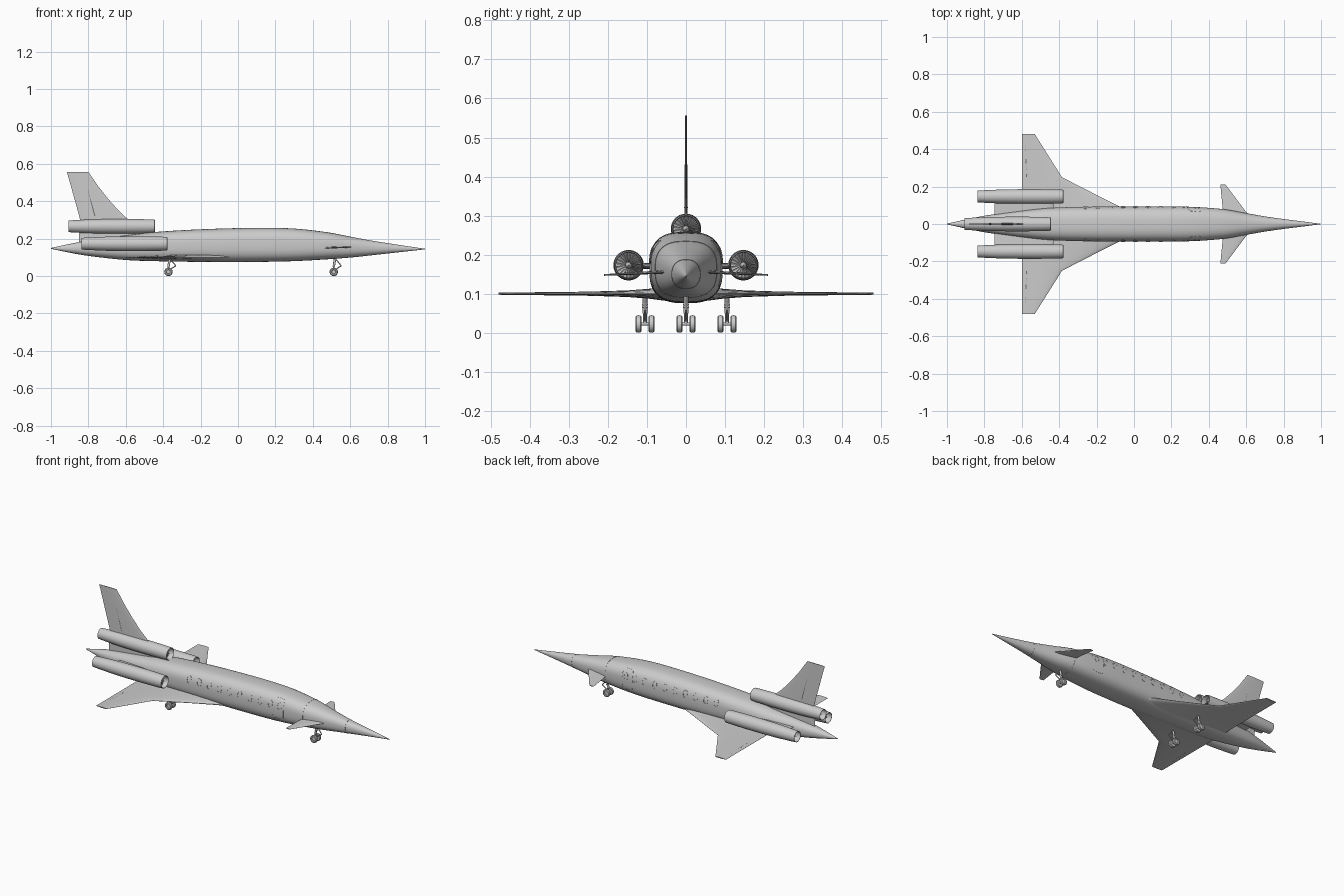
import bpy, bmesh, math
from mathutils import Vector

cube = bpy.data.objects.get("Cube")
if cube:
    bpy.data.objects.remove(cube, do_unlink=True)

grey = bpy.data.materials.new("airframe grey")
grey.use_nodes = True
COLOUR = (0.6, 0.6, 0.6, 1)
grey.diffuse_color = COLOUR
grey.node_tree.nodes["Principled BSDF"].inputs["Base Color"].default_value = COLOUR


def finish(name, bm, angle=35):
    bmesh.ops.recalc_face_normals(bm, faces=bm.faces)
    mesh = bpy.data.meshes.new(name)
    bm.to_mesh(mesh)
    bm.free()
    mesh.materials.append(grey)
    ob = bpy.data.objects.new(name, mesh)
    bpy.context.collection.objects.link(ob)
    bpy.ops.object.select_all(action='DESELECT')
    bpy.context.view_layer.objects.active = ob
    ob.select_set(True)
    bpy.ops.object.shade_smooth_by_angle(angle=math.radians(angle))
    return ob


def loft(bm, rings, cap=True, loop=False):
    """Skin a list of closed rings of points."""
    vs = [[bm.verts.new(p) for p in ring] for ring in rings]
    pairs = list(zip(vs, vs[1:])) + ([(vs[-1], vs[0])] if loop else [])
    for a, b in pairs:
        for i in range(len(a)):
            j = (i + 1) % len(a)
            bm.faces.new((a[i], a[j], b[j], b[i]))
    if cap and not loop:
        bm.faces.new(vs[0])
        bm.faces.new(vs[-1])


def tube(bm, a, b, r, r2=None, n=12):
    """Solid round bar between two points."""
    a, b = Vector(a), Vector(b)
    q = (b - a).to_track_quat('Z', 'Y')
    circle = [Vector((math.cos(t * math.tau / n), math.sin(t * math.tau / n), 0)) for t in range(n)]
    loft(bm, [[a + q @ (c * r) for c in circle], [b + q @ (c * (r2 or r)) for c in circle]])


def lathe(bm, profile, centre, n=40, loop=False):
    """Revolve (x, radius) points about a lengthwise axis."""
    cx, cy, cz = centre
    loft(bm, [[(cx + x, cy + r * math.cos(t * math.tau / n), cz + r * math.sin(t * math.tau / n))
               for t in range(n)] for x, r in profile], loop=loop)


# Fuselage stations: x, half width, top, bottom
STATIONS = [(-1, .002, .15, .146), (-.9, .024, .172, .125), (-.8, .044, .19, .108),
            (-.6, .072, .217, .086), (-.45, .086, .235, .08), (-.2, .093, .25, .076),
            (.1, .094, .258, .076), (.3, .092, .254, .08), (.48, .079, .234, .09),
            (.6, .058, .211, .099), (.73, .036, .187, .113), (1, .001, .146, .143)]


def section(x):
    """Smoothly interpolated half width, top, bottom and squareness."""
    k = max(i for i in range(len(STATIONS) - 1) if STATIONS[i][0] <= x + 1e-9)
    p, q = STATIONS[k], STATIONS[k + 1]
    before, after = STATIONS[max(k - 1, 0)], STATIONS[min(k + 2, len(STATIONS) - 1)]
    h = q[0] - p[0]
    t = min((x - p[0]) / h, 1)
    out = []
    for c in (1, 2, 3):
        m0 = (q[c] - before[c]) / (q[0] - before[0]) * h
        m1 = (after[c] - p[c]) / (after[0] - p[0]) * h
        out.append((2*t**3 - 3*t*t + 1) * p[c] + (t**3 - 2*t*t + t) * m0
                   + (3*t*t - 2*t**3) * q[c] + (t**3 - t*t) * m1)
    return (*out, 2 + 0.8 * min(out[0] / .093, 1))


def skin(x, a, off=0.0):
    """Point on the fuselage at angle a (0 = left side, pi/2 = top)."""
    w, top, bot, n = section(x)
    c, s = math.cos(a), math.sin(a)
    half = (top - bot) / 2
    return (x, math.copysign(abs(c) ** (2 / n), c) * (w + off),
            (top + bot) / 2 + math.copysign(abs(s) ** (2 / n), s) * (half + off))


def side_point(x, z, side, off):
    w, top, bot, n = section(x)
    v = min(abs(z - (top + bot) / 2) / ((top - bot) / 2), 1)
    return (x, side * ((w * (1 - v ** n) ** (1 / n)) + off), z)


bm = bmesh.new()
ROUND = [i * math.tau / 56 for i in range(56)]
loft(bm, [[skin(-1 + 2 * i / 80, a) for a in ROUND] for i in range(81)])
finish("fuselage", bm)

# Seam bands round the nose cone and behind the cockpit
for name, x in (("nose_cone_seam", .73), ("cockpit_seam", .48)):
    bm = bmesh.new()
    loft(bm, [[skin(x + d, a, o) for a in ROUND]
              for d, o in ((-.002, -.001), (-.002, .0008), (.002, .0008), (.002, -.001))], loop=True)
    finish(name, bm)


def frame_outline(name, cx, cz, w, h, bar, side, power):
    """Thin rounded frame lying on the side of the fuselage."""
    bm = bmesh.new()
    rings = []
    for k, off in ((1, -.001), (1, .001), (1 - bar, .001), (1 - bar, -.001)):
        ring = []
        for i in range(32):
            c, s = math.cos(i * math.tau / 32), math.sin(i * math.tau / 32)
            ring.append(side_point(cx + math.copysign(abs(c) ** power, c) * w * k,
                                   cz + math.copysign(abs(s) ** power, s) * h * k, side, off))
        rings.append(ring)
    loft(bm, rings, loop=True)
    finish(name, bm)


for side, tag in ((1, "left"), (-1, "right")):
    for i in range(9):
        frame_outline(f"{tag}_cabin_window_{i + 1}", -.26 + .067 * i, .197, .014, .021, .15, side, .7)
    frame_outline(f"{tag}_door_frame", .325, .178, .036, .06, .06, side, .4)
    frame_outline(f"{tag}_door_window", .335, .197, .013, .02, .15, side, .7)


# Aerofoil surfaces; each section is span, leading x, trailing x, height, thickness
def blade(name, sections, place, steps=12):
    bm = bmesh.new()
    rings = []
    for span, lead, trail, level, thick in sections:
        us = [(1 - math.cos(math.pi * i / steps)) / 2 for i in range(steps + 1)]
        shape = lambda u: thick * (1.3 * math.sqrt(u) * (1 - u) + .03)
        loop = [(u, shape(u)) for u in us] + [(u, -shape(u)) for u in reversed(us)]
        rings.append([place(lead + (trail - lead) * u, span, level + t) for u, t in loop])
    loft(bm, rings)
    finish(name, bm, 40)


WING = [(.04, .03, -.6, .098, .034), (.095, -.08, -.6, .1, .024), (.15, -.19, -.6, .1, .016),
        (.25, -.385, -.6, .1, .01), (.48, -.53, -.6, .1, .005)]
CANARD = [(.03, .63, .475, .156, .01), (.07, .595, .475, .155, .008), (.21, .49, .462, .148, .004)]
FIN = [(.26, -.55, -.83, 0, .009), (.305, -.59, -.845, 0, .008), (.35, -.638, -.857, 0, .007),
       (.41, -.692, -.874, 0, .006), (.48, -.747, -.893, 0, .005), (.557, -.8, -.915, 0, .004)]
PYLON = [(.03, -.43, -.745, .168, .016), (.125, -.43, -.745, .172, .014)]
for side, tag in ((1, "left"), (-1, "right")):
    place = lambda x, s, t: (x, side * s, t)
    for name, data in (("wing", WING), ("canard", CANARD), ("engine_pylon", PYLON)):
        blade(f"{tag}_{name}", data, place)
    # Aileron hinge strip
    bm = bmesh.new()
    tube(bm, (-.575, side * .25, .1), (-.58, side * .44, .1), .0028, .0018, 8)
    finish(f"{tag}_aileron_hinge", bm)
blade("tail_fin", FIN, lambda x, s, t: (x, t, s))
blade("centre_engine_pylon", [(.18, -.49, -.85, 0, .02), (.26, -.49, -.85, 0, .02)],
      lambda x, s, t: (x, t, s))
bm = bmesh.new()
tube(bm, (-.765, 0, .32), (-.81, 0, .49), .0045, .0025, 8)
finish("rudder_hinge", bm)

# Engines: hollow nacelle, fan blades, spinner and exhaust plug
NACELLE = [(.23, .0335), (.228, .036), (.2, .0375), (.1, .039), (0, .039), (-.1, .0375), (-.2, .033),
           (-.23, .031), (-.23, .029), (-.1, .033), (.1, .034), (.22, .032)]


def engine(tag, centre):
    bm = bmesh.new()
    lathe(bm, NACELLE, centre, loop=True)
    finish(f"{tag}_nacelle", bm)
    bm = bmesh.new()
    lathe(bm, [(.19, .033), (.188, .033)], centre)
    lathe(bm, [(.19, .009), (.2, .008), (.212, .004), (.216, .0005)], centre, 20)
    c = Vector(centre)
    for i in range(20):
        a = i * math.tau / 20
        rad = Vector((0, math.cos(a), math.sin(a)))
        tan = Vector((0, -math.sin(a), math.cos(a)))
        quad = [c + rad * r + tan * w * s + Vector((.198 + .006 * s, 0, 0))
                for r, w, s in ((.007, .001, -1), (.007, .001, 1), (.0325, .004, 1), (.0325, .004, -1))]
        loft(bm, [quad, [p - Vector((.002, 0, 0)) for p in quad]])
    finish(f"{tag}_fan", bm)
    bm = bmesh.new()
    lathe(bm, [(-.17, .033), (-.172, .032), (-.172, .014), (-.2, .009), (-.222, .001)], centre)
    finish(f"{tag}_exhaust", bm)


engine("left_engine", (-.608, .147, .173))
engine("right_engine", (-.608, -.147, .173))
engine("centre_engine", (-.675, 0, .266))


# Landing gear: twin wheels, axle, oleo strut and drag brace
def gear(tag, x, y, top):
    for side in (-1, 1):
        bm = bmesh.new()
        tyre = [(-.007, .012), (-.008, .018), (-.005, .0215), (0, .0225),
                (.005, .0215), (.008, .018), (.007, .012), (.003, .01), (.004, .002)]
        n = 28
        loft(bm, [[(x + r * math.cos(t * math.tau / n), y + side * .0165 + side * d,
                    .0225 + r * math.sin(t * math.tau / n)) for t in range(n)] for d, r in tyre])
        finish(f"{tag}_wheel_{'left' if side > 0 else 'right'}", bm)
    bm = bmesh.new()
    knee = (x + .012, y, .06)
    tube(bm, (x, y - .02, .0225), (x, y + .02, .0225), .004)
    tube(bm, (x, y, .0225), (x, y, .055), .0045)
    tube(bm, (x, y, .05), (x + .008, y, top), .0065)
    tube(bm, (x, y, .03), (x + .04, y, .055), .003)
    tube(bm, (x + .04, y, .055), (x + .012, y, top - .01), .003)
    tube(bm, (x + .004, y - .008, .068), (x + .004, y + .008, .068), .005)
    finish(f"{tag}_strut", bm)


gear("nose_gear", .512, 0, .1)
gear("left_main_gear", -.372, .105, .098)
gear("right_main_gear", -.372, -.105, .098)
